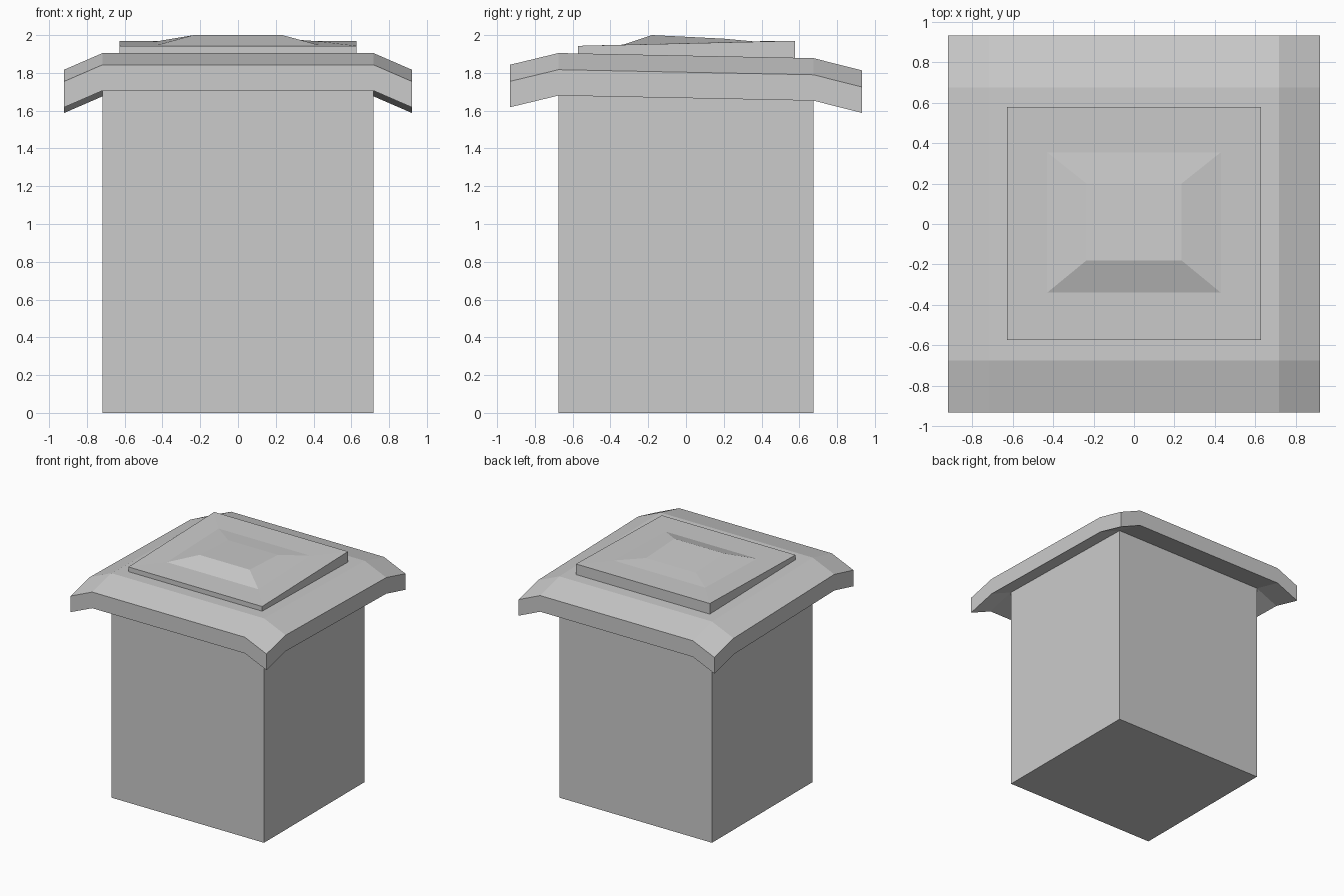
import bpy, bmesh

if "Cube" in bpy.data.objects:
    bpy.data.objects.remove(bpy.data.objects["Cube"])

grey = bpy.data.materials.new("stone_grey")
grey.diffuse_color = (0.6, 0.6, 0.6, 1)
grey.use_nodes = True
grey.node_tree.nodes["Principled BSDF"].inputs["Base Color"].default_value = grey.diffuse_color


def finish(name, bm):
    bmesh.ops.recalc_face_normals(bm, faces=bm.faces)
    mesh = bpy.data.meshes.new(name)
    bm.to_mesh(mesh)
    bm.free()
    mesh.materials.append(grey)
    bpy.context.collection.objects.link(bpy.data.objects.new(name, mesh))


def loft(name, rings):
    """Closed solid from stacked rectangles: (half_x, y_front, y_back, z_front, z_back)."""
    bm = bmesh.new()
    loops = []
    for hx, yf, yb, zf, zb in rings:
        corners = ((-hx, yf, zf), (hx, yf, zf), (hx, yb, zb), (-hx, yb, zb))
        loops.append([bm.verts.new(c) for c in corners])
    for a, b in zip(loops, loops[1:]):
        for i in range(4):
            j = (i + 1) % 4
            bm.faces.new((a[i], a[j], b[j], b[i]))
    bm.faces.new(loops[0])
    bm.faces.new(loops[-1])
    finish(name, bm)


# Square pillar body, running up into the cap
loft("body", [(0.717, -0.675, 0.675, 0.0, 0.0),
              (0.717, -0.675, 0.675, 1.80, 1.80)])

# Overhanging cap: a slab whose four margins bend down
xs = ((-0.92, -0.088), (-0.717, 0), (0.717, 0), (0.92, -0.088))
ys = ((-0.932, 1.843), (-0.675, 1.905), (0.675, 1.878), (0.932, 1.813))
bm = bmesh.new()
grid = [[bm.verts.new((x, y, z + dz)) for x, dz in xs] for y, z in ys]
top = [bm.faces.new((grid[j][i], grid[j][i + 1], grid[j + 1][i + 1], grid[j + 1][i]))
       for j in range(3) for i in range(3)]
lower = bmesh.ops.extrude_face_region(bm, geom=top, use_keep_orig=True)
bmesh.ops.translate(bm, vec=(0, 0, -0.137),
                    verts=[g for g in lower["geom"] if isinstance(g, bmesh.types.BMVert)])
finish("cap", bm)

# Top plate with a low bevelled rise in its middle
loft("top_plate", [(0.628, -0.573, 0.578, 1.87, 1.87),
                   (0.628, -0.573, 0.578, 1.943, 1.97),
                   (0.43, -0.34, 0.355, 1.947, 1.967),
                   (0.235, -0.18, 0.2, 2.0, 1.981)])
